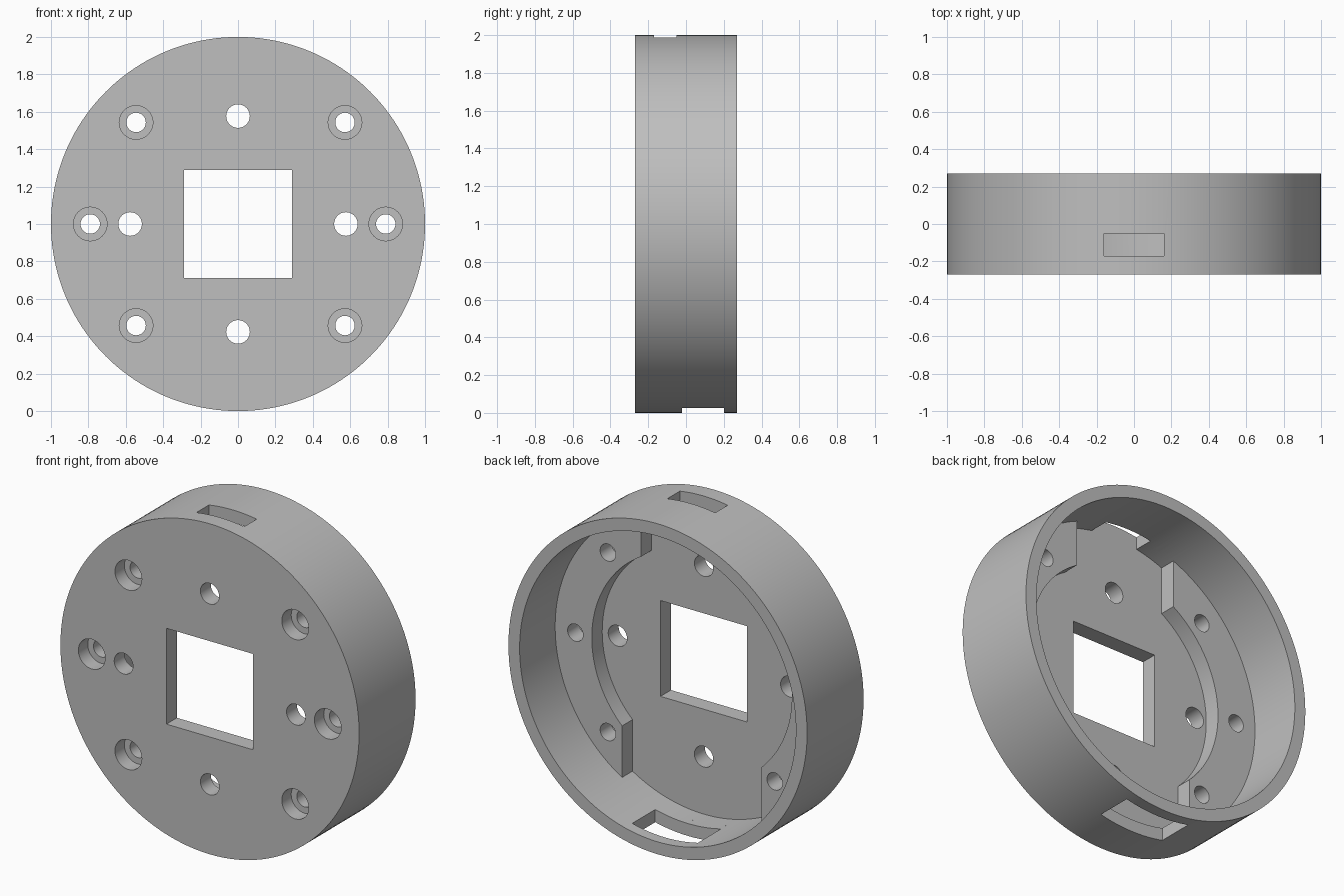
import bpy, bmesh, math

default = bpy.data.objects.get("Cube")
if default:
    bpy.data.objects.remove(default, do_unlink=True)

CZ = 1.0                                   # height of the disc axis
FRONT, BACK = -0.27, 0.27
FLOOR, PAD = -0.17, -0.07                  # inner floor and raised pad levels
R_IN, R_PAD = 0.925, 0.67                  # inner wall and pad inner edge

grey = bpy.data.materials.new("plain_grey")
grey.use_nodes = True
colour = (0.52, 0.52, 0.52, 1)
grey.diffuse_color = colour
grey.node_tree.nodes["Principled BSDF"].inputs["Base Color"].default_value = colour


def arc(r, a0, a1, n, cx=0.0, cz=0.0):
    """Points along an arc, both ends included."""
    return [(cx + r * math.cos(a0 + (a1 - a0) * i / n),
             cz + r * math.sin(a0 + (a1 - a0) * i / n)) for i in range(n + 1)]


def circle(r, n, cx=0.0, cz=0.0):
    return arc(r, 0, math.tau, n, cx, cz)[:-1]


def rect(x0, x1, z0, z1):
    return [(x0, z0), (x1, z0), (x1, z1), (x0, z1)]


def prism(name, outline, y0, y1):
    """Extrude an outline in x and z (measured from the axis) along y."""
    bm = bmesh.new()
    face = bm.faces.new([bm.verts.new((x, y0, CZ + z)) for x, z in outline])
    ext = bmesh.ops.extrude_face_region(bm, geom=[face])
    moved = [v for v in ext["geom"] if isinstance(v, bmesh.types.BMVert)]
    bmesh.ops.translate(bm, vec=(0, y1 - y0, 0), verts=moved)
    bmesh.ops.recalc_face_normals(bm, faces=bm.faces)
    mesh = bpy.data.meshes.new(name)
    bm.to_mesh(mesh)
    bm.free()
    mesh.materials.append(grey)
    obj = bpy.data.objects.new(name, mesh)
    bpy.context.collection.objects.link(obj)
    return obj


housing = prism("round_housing", circle(1.0, 160), FRONT, BACK)
bpy.context.view_layer.objects.active = housing
housing.select_set(True)


def cut(outline, y0, y1):
    cutter = prism("cutter", outline, y0, y1)
    cutter.hide_render = True
    mod = housing.modifiers.new("cut", "BOOLEAN")
    mod.operation, mod.solver, mod.object = "DIFFERENCE", "EXACT", cutter
    bpy.ops.object.modifier_apply(modifier=mod.name)
    bpy.data.objects.remove(cutter, do_unlink=True)


# Open cavity behind the raised pads
cut(circle(R_IN, 160), PAD, BACK + 0.1)

# Deeper pocket between the two pads, with straight pad ends
SHIFT = 0.01


def angle(x, r, cx=0.0):
    return math.acos((x - cx) / r)


top_l, top_r, low_l, low_r = -0.34, 0.35, -0.457, 0.477
pocket = arc(R_IN, angle(top_r, R_IN), angle(top_l, R_IN), 32)
pocket += arc(R_PAD, angle(top_l, R_PAD, SHIFT),
              math.tau - angle(low_l, R_PAD, SHIFT), 40, SHIFT)
pocket += arc(R_IN, math.tau - angle(low_l, R_IN),
              math.tau - angle(low_r, R_IN), 40)
pocket += arc(R_PAD, -angle(low_r, R_PAD, SHIFT),
              angle(top_r, R_PAD, SHIFT), 40, SHIFT)
cut(pocket, FLOOR, PAD + 0.01)

# Square window
cut(rect(-0.29, 0.29, -0.29, 0.29), FRONT - 0.1, PAD)

# Four plain holes around the window
for x, z in ((0.577, 0), (-0.577, 0), (0, 0.577), (0, -0.577)):
    cut(circle(0.063, 40, x, z), FRONT - 0.1, PAD)

# Six counterbored screw holes through the pads
for x, z in ((-0.79, 0), (0.79, 0), (-0.545, 0.543), (-0.545, -0.543),
             (0.572, 0.543), (0.572, -0.543)):
    cut(circle(0.09, 40, x, z), FRONT - 0.1, FRONT + 0.09)
    cut(circle(0.052, 40, x, z), FRONT - 0.1, BACK)

# Slots through the rim, top and bottom
cut(rect(-0.16, 0.16, 0.8, 1.1), FLOOR, -0.05)
cut(rect(-0.22, 0.22, -1.1, -0.8), -0.02, 0.2)

bpy.ops.object.shade_smooth_by_angle(angle=math.radians(30))
